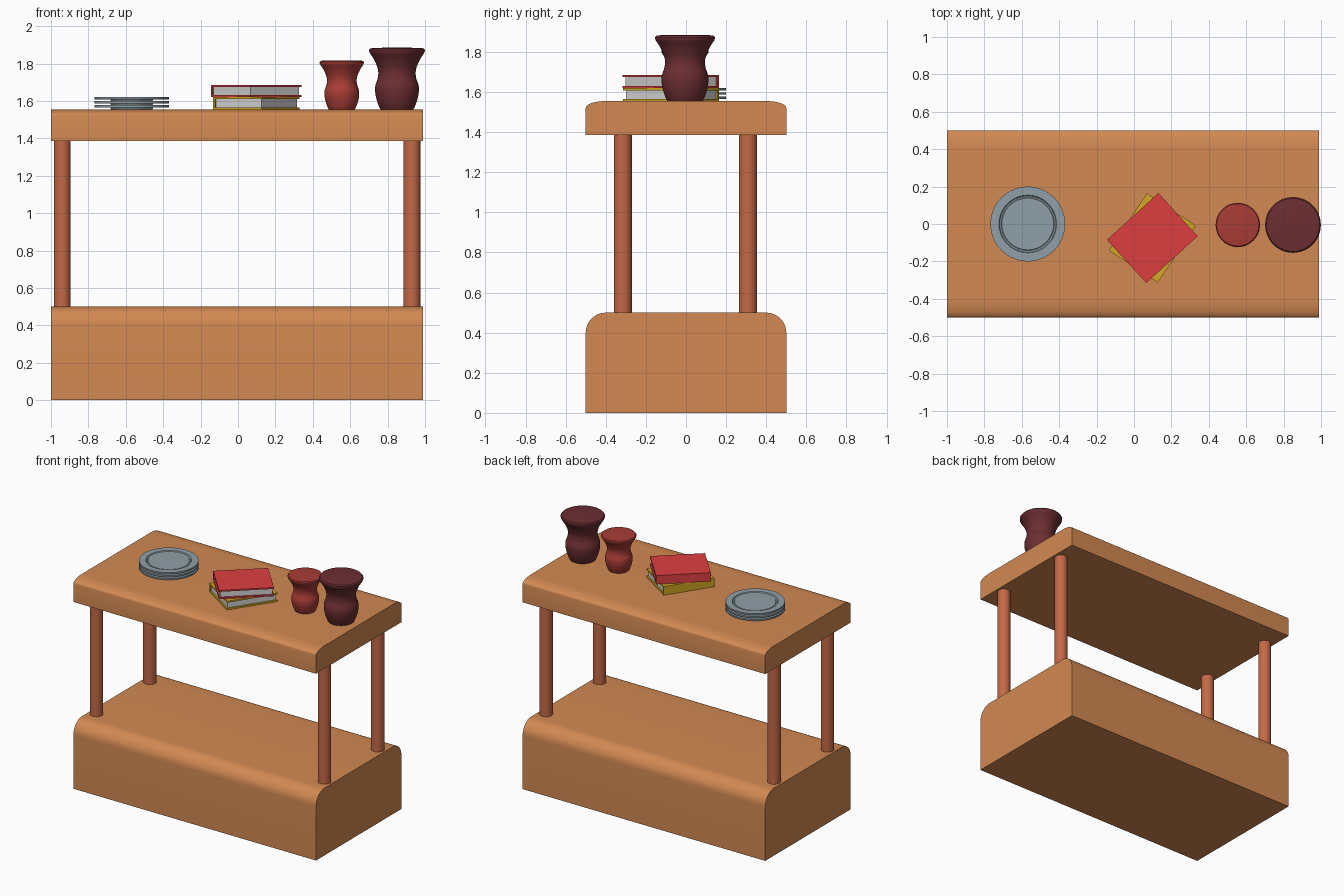
import bpy, bmesh, math
from mathutils import Matrix, Vector

if "Cube" in bpy.data.objects:
    bpy.data.objects.remove(bpy.data.objects["Cube"])


def material(name, r, g, b):
    """Flat colour given as sRGB 0-255, stored linear."""
    lin = [((c / 255 + 0.055) / 1.055) ** 2.4 for c in (r, g, b)]
    m = bpy.data.materials.new(name)
    m.diffuse_color = (*lin, 1)
    m.use_nodes = True
    m.node_tree.nodes["Principled BSDF"].inputs["Base Color"].default_value = m.diffuse_color
    return m


WOOD = material("light wood", 210, 137, 82)
POST = material("reddish wood", 196, 105, 70)
PLATE = material("grey blue", 145, 160, 168)
RED = material("book red", 220, 62, 65)
YELLOW = material("book yellow", 212, 168, 35)
PAPER = material("paper", 212, 212, 212)
CLAY = material("clay red", 168, 60, 54)
MAROON = material("maroon", 108, 46, 50)


def finish(name, bm, mats, smooth=True):
    bmesh.ops.recalc_face_normals(bm, faces=bm.faces)
    me = bpy.data.meshes.new(name)
    bm.to_mesh(me)
    bm.free()
    for m in mats:
        me.materials.append(m)
    ob = bpy.data.objects.new(name, me)
    bpy.context.collection.objects.link(ob)
    if smooth:
        bpy.ops.object.select_all(action='DESELECT')
        ob.select_set(True)
        bpy.context.view_layer.objects.active = ob
        bpy.ops.object.shade_smooth_by_angle(angle=math.radians(35))
    return ob


def slab(name, z0, height, x0=-1.0, x1=0.99, ry=0.1, n=10):
    """Block with its two long top edges rounded (rounding squashed with height)."""
    rz = 0.2 * height
    pts = [(-0.5, z0), (0.5, z0)]
    for side in (1, -1):
        arc = [(side * (0.5 - ry + ry * math.cos(a)), z0 + height - rz + rz * math.sin(a))
               for a in (i * math.pi / 2 / n for i in range(n + 1))]
        pts += arc if side == 1 else arc[::-1]
    bm = bmesh.new()
    f = bm.faces.new([bm.verts.new((x0, y, z)) for y, z in pts])
    ext = bmesh.ops.extrude_face_region(bm, geom=[f], use_keep_orig=True)
    verts = [g for g in ext['geom'] if isinstance(g, bmesh.types.BMVert)]
    bmesh.ops.translate(bm, verts=verts, vec=(x1 - x0, 0, 0))
    return finish(name, bm, [WOOD])


def lathe(name, profile, loc, mat, steps=48):
    """Spin an (r, z) profile that starts and ends on the axis."""
    bm = bmesh.new()
    vs = [bm.verts.new((r, 0, z)) for r, z in profile]
    es = [bm.edges.new(p) for p in zip(vs, vs[1:])]
    bmesh.ops.spin(bm, geom=vs + es, cent=(0, 0, 0), axis=(0, 0, 1),
                   angle=2 * math.pi, steps=steps, use_merge=True)
    bmesh.ops.remove_doubles(bm, verts=bm.verts, dist=1e-5)
    bmesh.ops.translate(bm, verts=bm.verts, vec=loc)
    return finish(name, bm, [mat])


def curve_through(pts, n=5):
    """Catmull-Rom smoothing of a profile."""
    p = [Vector(q) for q in [pts[0]] + pts + [pts[-1]]]
    out = []
    for a, b, c, d in zip(p, p[1:], p[2:], p[3:]):
        for t in (i / n for i in range(n)):
            out.append(tuple(0.5 * (2 * b + (c - a) * t + (2 * a - 5 * b + 4 * c - d) * t * t
                                    + (3 * b - a - 3 * c + d) * t ** 3)))
    return out + [pts[-1]]


def book(name, centre, z0, angle, length, width, height, cover):
    """Two covers, a spine on the +y side and an inset page block."""
    bm = bmesh.new()
    t, inset = 0.011, 0.01
    # (size, centre, material index)
    parts = [((length, width, t), (0, 0, t / 2), 0),
             ((length, width, t), (0, 0, height - t / 2), 0),
             ((length, t, height - 2 * t), (0, width / 2 - t / 2, height / 2), 0),
             ((length - 2 * inset, width - inset - t, height - 2 * t),
              (0, (inset - t) / 2, height / 2), 1)]
    place = Matrix.Translation((*centre, z0)) @ Matrix.Rotation(math.radians(angle), 4, 'Z')
    for size, pos, mi in parts:
        old = set(bm.faces)
        bmesh.ops.create_cube(bm, size=1, matrix=place @ Matrix.Translation(pos)
                              @ Matrix.Diagonal((*size, 1)))
        for f in set(bm.faces) - old:
            f.material_index = mi
    return finish(name, bm, [cover, PAPER], smooth=False)


# Table: base block, top slab and four posts
TOP = 1.555
slab("base", 0.0, 0.5)
slab("table_top", 1.385, 0.17)
for xn, x in (("left", -0.94), ("right", 0.93)):
    for yn, y in (("front", -0.315), ("back", 0.31)):
        lathe(f"{yn}_{xn}_post", [(0, 0.49), (0.045, 0.49), (0.045, 1.395), (0, 1.395)],
              (x, y, 0), POST, 32)

# Stack of three plates: foot, wide rim, sunken middle
plate = [(0, 0), (0.11, 0), (0.115, 0.009), (0.2, 0.011), (0.2, 0.022),
         (0.154, 0.022), (0.150, 0.015), (0.142, 0.013), (0.138, 0.016), (0, 0.016)]
for i in range(3):
    lathe(f"plate_{i + 1}", plate, (-0.568, 0, TOP + 0.0215 * i), PLATE, 64)

# Two stacked books
book("lower_book", (0.098, -0.075), TOP, 56.7, 0.366, 0.312, 0.065, YELLOW)
book("upper_book", (0.098, -0.075), TOP + 0.065, 42.3, 0.372, 0.312, 0.065, RED)

# Two vases sharing one silhouette
side = curve_through([(0.088, 0), (0.102, 0.03), (0.115, 0.08), (0.116, 0.125), (0.102, 0.17),
                      (0.102, 0.215), (0.122, 0.265), (0.146, 0.303), (0.149, 0.318)])
vase = [(0, 0)] + side + [(0.142, 0.326), (0.12, 0.329), (0, 0.33)]
lathe("large_vase", vase, (0.85, -0.005, TOP), MAROON)
lathe("small_vase", [(r * 0.795, z * 0.795) for r, z in vase], (0.555, -0.005, TOP), CLAY)
